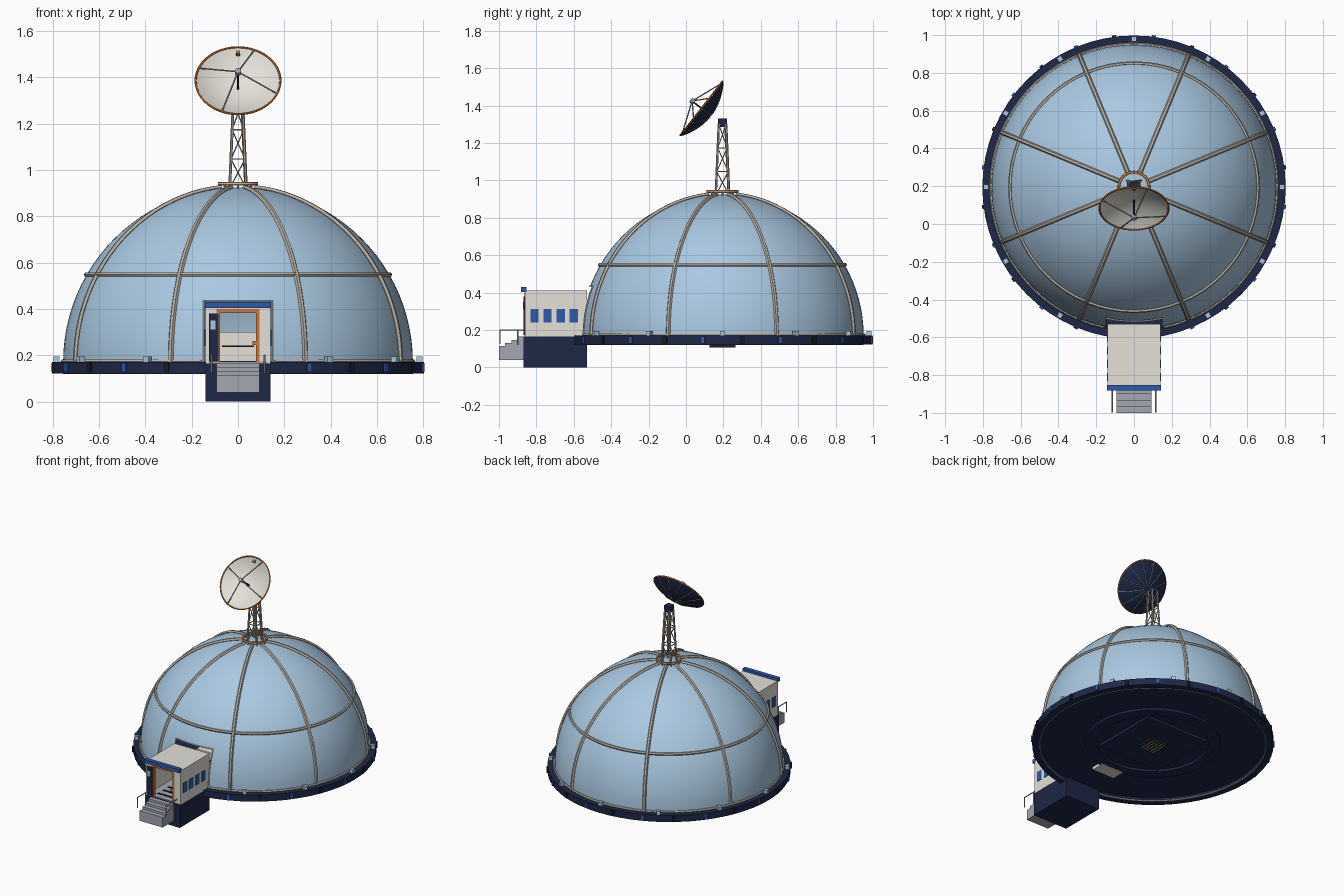
import bpy, bmesh, math
from math import sin, cos, pi, radians
from mathutils import Vector, Matrix

cube = bpy.data.objects.get("Cube")
if cube:
    bpy.data.objects.remove(cube)


def material(name, *rgb):
    m = bpy.data.materials.new(name)
    m.use_nodes = True
    m.diffuse_color = (*rgb, 1)
    m.node_tree.nodes["Principled BSDF"].inputs["Base Color"].default_value = (*rgb, 1)
    return m


SKY = material("pale_blue", .4, .58, .76)
NAVY = material("navy", .013, .021, .063)
BLUE = material("bright_blue", .03, .1, .4)
BEIGE = material("warm_white", .77, .75, .69)
TAUPE = material("taupe_metal", .47, .43, .38)
ORANGE = material("orange", .6, .19, .04)
GREY = material("step_grey", .37, .39, .45)
BLACK = material("near_black", .012, .012, .015)

CY = .195                                    # dome centre along y
CENTRE = Matrix.Translation((0, CY, 0))


def add(name, mesh, *mats, smooth=False):
    for m in mats:
        mesh.materials.append(m)
    ob = bpy.data.objects.new(name, mesh)
    bpy.context.collection.objects.link(ob)
    if smooth:
        mesh.polygons.foreach_set("use_smooth", [True] * len(mesh.polygons))
        mesh.set_sharp_from_angle(angle=radians(40))
    return ob


def box(name, mat, x0, x1, y0, y1, z0, z1, matrix=Matrix()):
    bm = bmesh.new()
    bmesh.ops.create_cube(bm, size=1)
    for v in bm.verts:
        c = v.co + Vector((.5, .5, .5))
        v.co = matrix @ Vector((x0 + c.x * (x1 - x0), y0 + c.y * (y1 - y0), z0 + c.z * (z1 - z0)))
    bmesh.ops.recalc_face_normals(bm, faces=bm.faces)
    mesh = bpy.data.meshes.new(name)
    bm.to_mesh(mesh)
    bm.free()
    return add(name, mesh, mat)


def lathe(name, mats, profile, steps=64, matrix=CENTRE, smooth=True):
    """Spin an (r, z) profile; a second material goes on downward faces."""
    bm = bmesh.new()
    vs = [bm.verts.new((r, 0, z)) for r, z in profile]
    edges = [bm.edges.new(p) for p in zip(vs, vs[1:])]
    bmesh.ops.spin(bm, geom=vs + edges, cent=(0, 0, 0), axis=(0, 0, 1), angle=2 * pi, steps=steps)
    bmesh.ops.remove_doubles(bm, verts=bm.verts, dist=1e-5)
    bmesh.ops.recalc_face_normals(bm, faces=bm.faces)
    for f in bm.faces:
        f.material_index = int(len(mats) > 1 and f.normal.z < 0)
    bm.transform(matrix)
    mesh = bpy.data.meshes.new(name)
    bm.to_mesh(mesh)
    bm.free()
    return add(name, mesh, *mats, smooth=smooth)


def tube(name, mat, radius, *paths, closed=False, matrix=Matrix()):
    """One mesh made of round bars along the given paths."""
    cu = bpy.data.curves.new(name + "_path", 'CURVE')
    cu.dimensions = '3D'
    cu.bevel_depth, cu.bevel_resolution, cu.use_fill_caps = radius, 1, True
    for path in paths:
        sp = cu.splines.new('POLY')
        sp.points.add(len(path) - 1)
        sp.use_cyclic_u = closed
        for p, co in zip(sp.points, path):
            p.co = (*(matrix @ Vector(co)), 1)
    tmp = bpy.data.objects.new(name + "_tmp", cu)
    mesh = bpy.data.meshes.new_from_object(tmp)
    bpy.data.objects.remove(tmp)
    mesh.materials.clear()
    return add(name, mesh, mat, smooth=True)


def polar(r, a, z=0):
    return Vector((r * cos(a), r * sin(a), z))


def ring(name, mat, radius, r, z, matrix=CENTRE, n=64):
    return tube(name, mat, radius, [polar(r, 2 * pi * i / n, z) for i in range(n)],
                closed=True, matrix=matrix)


# Base platform with a recessed underside, and dome
BASE, R, UNDER = .17, .755, .145
lathe("base_platform", [NAVY], [(0, UNDER), (.75, UNDER), (.755, .122), (.803, .122), (.803, BASE), (0, BASE)])
arc = [(R * cos(pi / 2 * i / 24), BASE + R * sin(pi / 2 * i / 24)) for i in range(25)]
dome = lathe("dome_shell", [SKY], arc, steps=96)

# Doorway opening cut through the dome
DOOR_X, DOOR_Z = .148, .435
bm = bmesh.new()
bm.from_mesh(dome.data)
for co, no in (((DOOR_X, 0, 0), (1, 0, 0)), ((-DOOR_X, 0, 0), (1, 0, 0)), ((0, 0, DOOR_Z), (0, 0, 1))):
    bmesh.ops.bisect_plane(bm, geom=bm.verts[:] + bm.edges[:] + bm.faces[:], plane_co=co, plane_no=no)
hole = [f for f in bm.faces for c in [f.calc_center_median()]
        if abs(c.x) < DOOR_X and c.y < 0 and c.z < DOOR_Z]
bmesh.ops.delete(bm, geom=hole, context='FACES')
bm.to_mesh(dome.data)
bm.free()


def dome_front(x, z):
    return (x, CY - .004 - math.sqrt(R * R - x * x - (z - BASE) ** 2), z)


heights = [BASE + (DOOR_Z - BASE) * i / 6 for i in range(7)]
tube("opening_frame", BEIGE, .004, *[[dome_front(s * DOOR_X, z) for z in heights] for s in (-1, 1)],
     [dome_front(DOOR_X * i / 4, DOOR_Z) for i in range(-4, 5)])

# Dome ribs and hoops
ribs = []
for k in range(8):
    a = radians(22.5 + 45 * k)
    ribs.append([polar((R + .003) * cos(t), a, BASE + (R + .003) * sin(t))
                 for t in (radians(84) * i / 24 for i in range(25))])
tube("dome_ribs", TAUPE, .012, *ribs, matrix=CENTRE)
ring("dome_middle_hoop", TAUPE, .01, .656, .548)
foot = [polar(.757, radians(-78 + 336 * i / 64), .173) for i in range(65)]
tube("dome_foot_hoop", TAUPE, .009, foot, matrix=CENTRE)
ring("base_lower_hoop", TAUPE, .005, .752, .124)

# Crown collar at the dome top
ring("crown_ring", TAUPE, .007, .08, .938)
lathe("crown_orange_trim", [ORANGE], [(.074, .944), (.074, .947), (.086, .947), (.086, .944)])
tube("crown_posts", TAUPE, .005, *[[polar(.08, radians(45 * k), .91), polar(.08, radians(45 * k), .945)]
                                   for k in range(8)], matrix=CENTRE)

# Blocks and lamps around the platform edge
for k in range(24):
    m = CENTRE @ Matrix.Rotation(radians(7.5 + 15 * k), 4, 'Z')
    box("edge_block", BLUE if k % 2 else BLACK, .775, .811, -.011, .011, .128, .166, m)
for k in range(12):
    if k != 9:
        m = CENTRE @ Matrix.Rotation(radians(30 * k), 4, 'Z')
        box("edge_lamp", SKY, .77, .797, -.013, .013, BASE, .195, m)

# Underside panels standing down from the recess
lathe("underside_ring", [NAVY], [(.37, UNDER), (.37, .128), (.45, .128), (.45, UNDER)])
box("underside_hatch", NAVY, -.25, .25, CY - .25, CY + .25, .126, UNDER)
box("underside_vent", BLACK, -.07, .07, CY - .07, CY + .07, .107, .128)
for i in range(5):
    x = -.05 + .025 * i
    box("vent_slat", GREY, x - .004, x + .004, CY - .065, CY + .065, .105, .108)
box("underside_box", BEIGE, -.09, .09, -.32, -.22, .124, UNDER)

# Entrance porch
F, B = -.862, -.53
box("porch_foundation", NAVY, -.14, .14, -.87, B, 0, .165)
box("porch_floor", GREY, -.128, .128, F, B, .163, .172)
for i in range(5):
    y = -.82 + .06 * i
    box("floor_tread", BLACK, -.08, .08, y, y + .02, .17, .174)
box("porch_roof", BEIGE, -.14, .14, F, B, .4, .412)
box("porch_lintel", BEIGE, -.14, .14, F, F + .012, .39, .405)
box("porch_sign_band", BLUE, -.142, .142, -.882, F + .01, .404, .43)
box("doorway_top", ORANGE, -.092, .092, F - .002, -.84, .383, .4)
for s in (-1, 1):
    box("porch_wall", BEIGE, s * .128, s * .14, F, B, .165, .402)
    box("porch_jamb", BEIGE, s * .09, s * .13, F, F + .012, .165, .402)
    box("doorway_post", ORANGE, s * .077, s * .092, F - .002, -.84, .168, .4)
    for i in range(4):
        y = -.81 + .07 * i
        box("porch_window", BLUE, s * .138, s * .144, y - .022, y + .022, .24, .312)
box("door_side_panel", NAVY, -.126, -.084, F - .007, F, .172, .38)
box("door_panel_light", SKY, -.118, -.097, F - .01, F - .006, .31, .35)
box("door_handle", ORANGE, .062, .077, F - .004, -.85, .245, .262)

# Counter just inside the dome
box("inner_counter", BEIGE, -.11, .11, -.32, -.24, BASE, .3)
box("inner_counter_bar", BLACK, -.07, .07, -.328, -.318, .235, .243)

# Steps and handrails
for i in range(4):
    y = -1 + .033 * i
    box("step", GREY, -.092, .092, y, -.868, .04, .113 + .017 * i)
for s in (-1, 1):
    x = s * .115
    tube("handrail", TAUPE, .004, [(x, -.995, .125), (x, -.995, .2), (x, -.865, .2)],
         [(x, -.9, .12), (x, -.9, .2)])

# Lattice mast
Z0, Z1, LEVELS = .92, 1.3, 3


def corner(k, z):
    half = .036 - .016 * (z - Z0) / (Z1 - Z0)
    return polar(half * math.sqrt(2), pi / 4 + k * pi / 2, z)


tube("mast_legs", TAUPE, .0065, *[[corner(k, Z0), corner(k, Z1)] for k in range(4)], matrix=CENTRE)
braces = []
for k in range(4):
    for i in range(LEVELS):
        lo, hi = (Z0 + (Z1 - Z0) * (i + j) / LEVELS for j in (0, 1))
        braces += [[corner(k + i % 2, lo), corner(k + 1 - i % 2, hi)], [corner(k, hi), corner(k + 1, hi)]]
tube("mast_braces", TAUPE, .003, *braces, matrix=CENTRE)
tube("mast_cable", ORANGE, .003, [(.03, .03, Z0), (.012, .012, Z1)], matrix=CENTRE)
box("mast_head", NAVY, -.024, .024, CY - .024, CY + .024, 1.285, 1.33)

# Tilted dish, built facing +z in its own frame
D = Matrix.Translation((0, .08, 1.387)) @ Matrix.Rotation(radians(52), 4, 'X')
RIM, DEPTH = .183, .06


def bowl(r, gap=0):
    return DEPTH * ((r / RIM) ** 2 - 1) - gap


radii = [RIM * i / 10 for i in range(11)]
lathe("dish", [BEIGE, NAVY], [(r, bowl(r)) for r in radii] + [(r, bowl(r, .008)) for r in reversed(radii)],
      steps=48, matrix=D)
ring("dish_rim", ORANGE, .005, RIM, -.003, D, 48)
tube("dish_back_ribs", TAUPE, .002, *[[polar(r, pi * k / 6, bowl(r, .009)) for r in radii[1:]]
                                     for k in range(12)], matrix=D)
FEED = Vector((0, 0, .06))
tube("feed_struts", GREY, .0035, *[[polar(.178, radians(67.5 + 90 * k), -.003), FEED] for k in range(4)], matrix=D)
tube("feed_stem", BLACK, .005, [(0, 0, bowl(0)), (0, 0, .046)], matrix=D)
lathe("feed_head", [GREY], [(0, .044), (.014, .048), (.014, .068), (0, .072)], steps=16, matrix=D)
box("dish_marker", ORANGE, -.008, .008, .148, .166, -.02, -.003, D)
